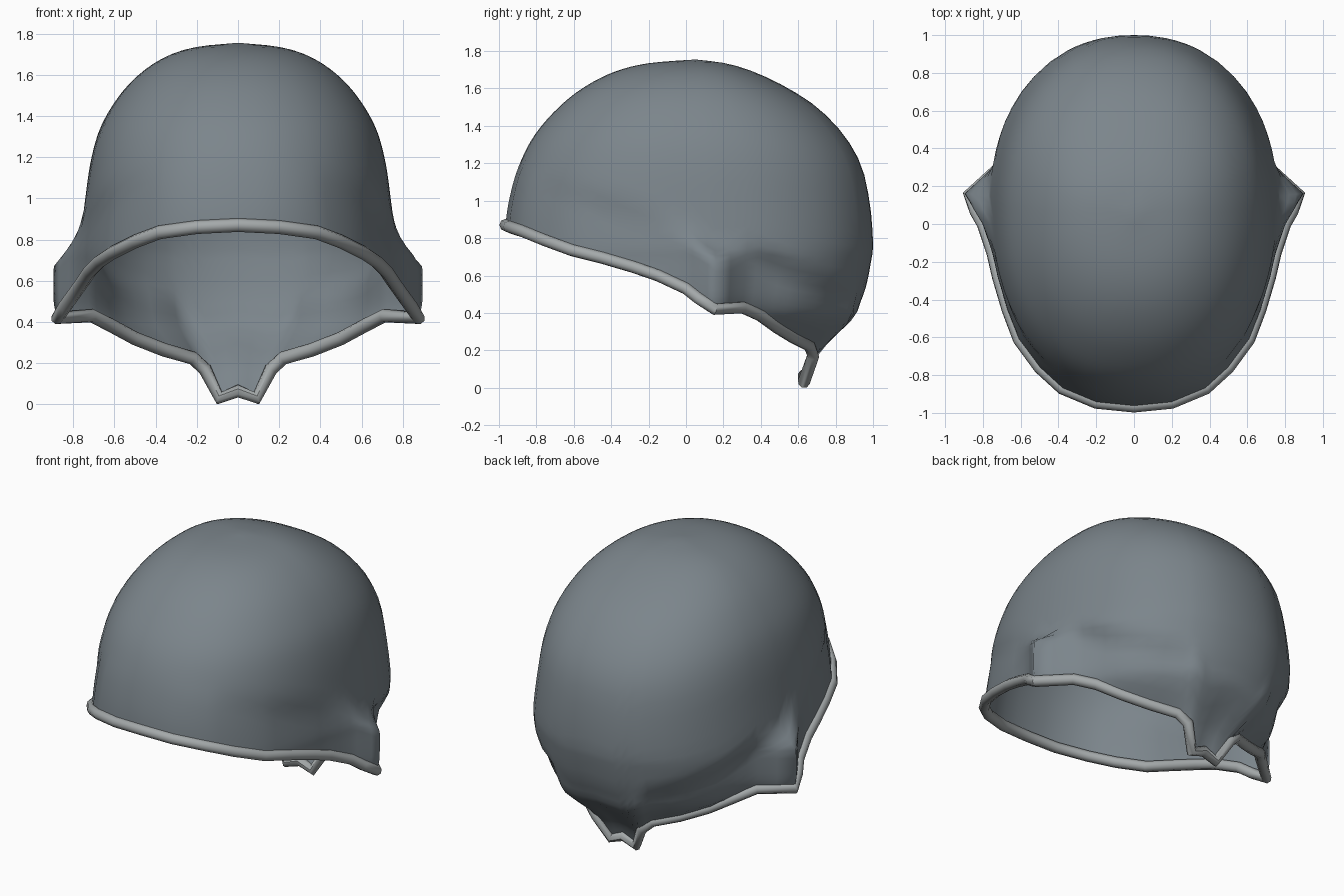
import bpy, bmesh, math
from mathutils import Vector

if "Cube" in bpy.data.objects:
    bpy.data.objects.remove(bpy.data.objects["Cube"])


def material(name, rgb):
    m = bpy.data.materials.new(name)
    m.diffuse_color = (*rgb, 1.0)
    m.use_nodes = True
    m.node_tree.nodes["Principled BSDF"].inputs["Base Color"].default_value = m.diffuse_color
    return m


CAP = material("slate grey", (0.20, 0.235, 0.26))
TRIM = material("light grey", (0.37, 0.395, 0.40))
CY = 0.05       # y of the crown
ROWS = 30

# Horizontal slices of the dome: height, front y, back y, half width
SLICES = [(0.00, -0.97, 0.62, 0.40), (0.10, -0.97, 0.66, 0.43), (0.20, -0.97, 0.72, 0.48),
          (0.36, -0.97, 0.89, 0.70), (0.45, -0.97, 0.93, 0.76), (0.55, -0.97, 0.965, 0.77),
          (0.68, -0.97, 0.99, 0.77), (0.77, -0.97, 1.00, 0.77), (0.97, -0.95, 0.985, 0.745),
          (1.18, -0.895, 0.94, 0.715), (1.35, -0.81, 0.845, 0.665), (1.50, -0.68, 0.70, 0.575),
          (1.61, -0.54, 0.53, 0.47), (1.69, -0.38, 0.36, 0.345), (1.735, -0.20, 0.21, 0.20),
          (1.755, CY, CY, 0.0)]

# Half of the opening's edge, from the brow to the nape
EDGE = [(0, -0.965, 0.87), (0.20, -0.945, 0.86), (0.38, -0.87, 0.835), (0.50, -0.76, 0.79),
        (0.61, -0.61, 0.735), (0.67, -0.45, 0.695), (0.72, -0.28, 0.645), (0.75, -0.15, 0.60),
        (0.80, 0.0, 0.53), (0.84, 0.07, 0.475), (0.875, 0.155, 0.42), (0.71, 0.30, 0.43),
        (0.62, 0.40, 0.385), (0.50, 0.49, 0.32), (0.36, 0.58, 0.265), (0.22, 0.66, 0.225),
        (0.16, 0.68, 0.17), (0.09, 0.63, 0.03), (0, 0.63, 0.065)]


def slice_at(s):
    """Smooth curve through the slices at fractional index s."""
    n = len(SLICES) - 1
    i = min(int(s), n - 1)
    t = s - i
    a, b, c, d = (SLICES[min(max(k, 0), n)] for k in (i - 1, i, i + 1, i + 2))
    return [0.5 * (2 * q + (r - p) * t + (2 * p - 5 * q + 4 * r - e) * t * t
                   + (3 * q - p - 3 * r + e) * t ** 3) for p, q, r, e in zip(a, b, c, d)]


def index_of(z):
    lo, hi = 0.0, len(SLICES) - 1.0
    for _ in range(40):
        mid = (lo + hi) / 2
        lo, hi = (mid, hi) if slice_at(mid)[0] < z else (lo, mid)
    return lo


def dome_point(ang, s):
    z, front, back, w = slice_at(s)
    sx, cy = math.sin(ang), math.cos(ang)
    e = 2 / 2.2
    x = w * math.copysign(abs(sx) ** e, sx)
    reach = (back - CY) if cy > 0 else (CY - front)
    return Vector((x, CY + reach * math.copysign(abs(cy) ** e, cy), z))


def column(p):
    """Strip of points from an edge point up to the crown."""
    s0 = index_of(p.z)
    _, front, back, w = slice_at(s0)
    reach = (back - CY) if p.y > CY else (CY - front)
    n = 1.1
    u, v = (abs(p.x) / w) ** n, (abs(p.y - CY) / reach) ** n
    ang = math.atan2(math.copysign(u, p.x), math.copysign(v, p.y - CY))
    shift = p - dome_point(ang, s0)
    pts = []
    for r in range(ROWS + 1):
        q = dome_point(ang, s0 + (len(SLICES) - 1 - s0) * r / ROWS)
        t = min(max((q.z - p.z - 0.24) / 0.13, 0), 1)   # flare fades above the edge
        pts.append(q + shift * (1 - t * t * (3 - 2 * t)))
    return pts


# Closed edge loop, mirrored and subdivided
half = [Vector(p) for p in EDGE]
loop = half + [Vector((-p.x, p.y, p.z)) for p in reversed(half[1:-1])]
fine = []
for a, b in zip(loop, loop[1:] + loop[:1]):
    fine += [a, a.lerp(b, 0.5)]

# Cap shell
bm = bmesh.new()
cols = [[bm.verts.new(q) for q in column(p)] for p in fine]
for a, b in zip(cols, cols[1:] + cols[:1]):
    for r in range(ROWS):
        bm.faces.new((a[r], b[r], b[r + 1], a[r + 1]))
bmesh.ops.remove_doubles(bm, verts=bm.verts, dist=0.0005)
bmesh.ops.recalc_face_normals(bm, faces=bm.faces)
mesh = bpy.data.meshes.new("cap_shell")
bm.to_mesh(mesh)
bm.free()
mesh.materials.append(CAP)
shell = bpy.data.objects.new("cap_shell", mesh)
bpy.context.collection.objects.link(shell)
for f in mesh.polygons:
    f.use_smooth = True

# Rolled trim along the edge
curve = bpy.data.curves.new("rolled_trim", 'CURVE')
curve.dimensions = '3D'
curve.bevel_depth = 0.033
curve.bevel_resolution = 2
spline = curve.splines.new('POLY')
spline.points.add(len(loop) - 1)
for sp, p in zip(spline.points, loop):
    sp.co = (*p, 1)
spline.use_cyclic_u = True
curve.materials.append(TRIM)
trim = bpy.data.objects.new("rolled_trim", curve)
bpy.context.collection.objects.link(trim)
bpy.context.view_layer.objects.active = trim
trim.select_set(True)
bpy.ops.object.convert(target='MESH')
bpy.ops.object.shade_smooth_by_angle(angle=math.radians(50))
